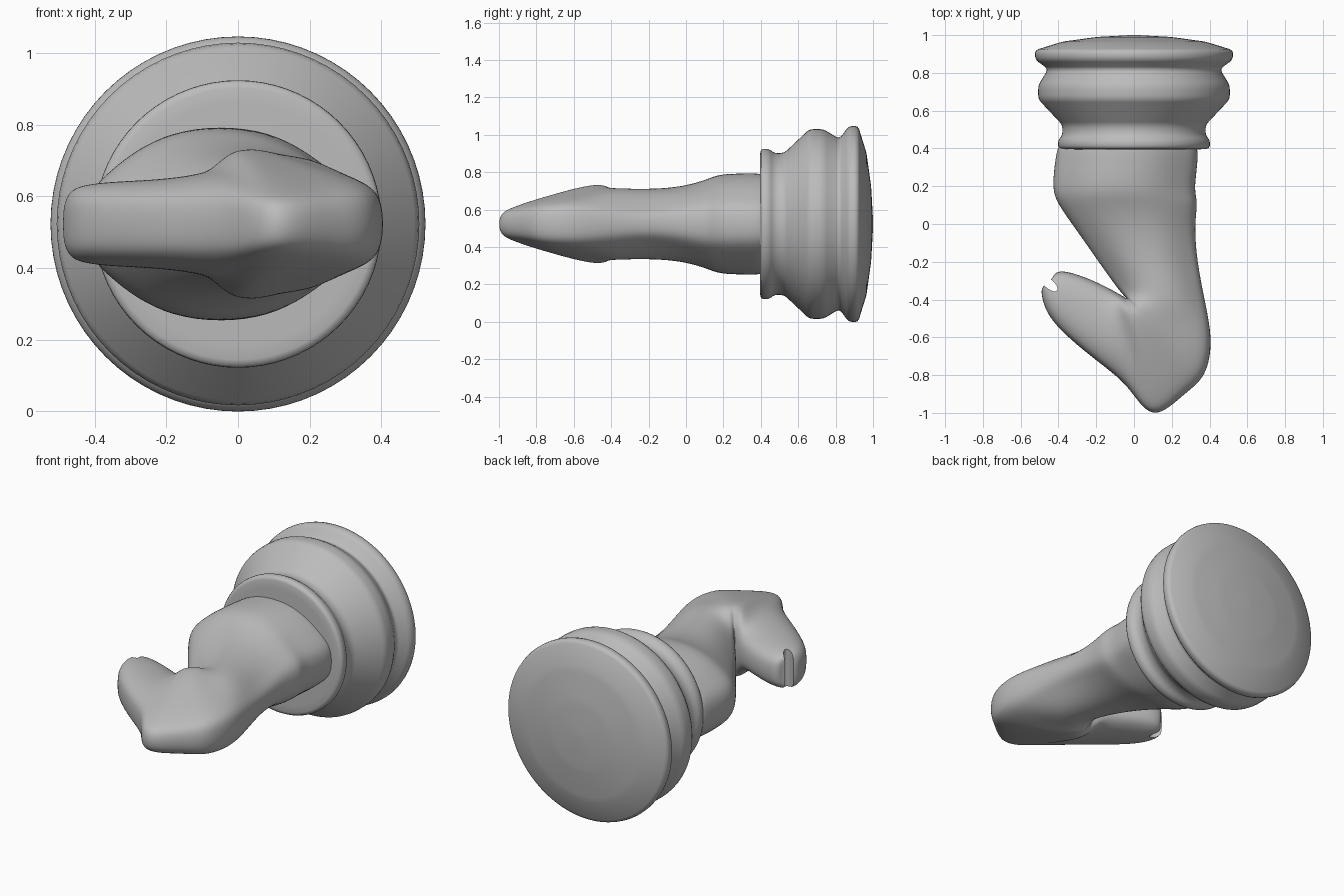
import bpy, bmesh, math
from mathutils import Matrix, Vector

default_cube = bpy.data.objects.get("Cube")
if default_cube:
    bpy.data.objects.remove(default_cube, do_unlink=True)

centre_height = 0.523

grey = bpy.data.materials.new("plain grey")
grey.use_nodes = True
grey.diffuse_color = (0.5, 0.5, 0.5, 1)
shader = grey.node_tree.nodes["Principled BSDF"]
shader.inputs["Base Color"].default_value = grey.diffuse_color


def finish(bm, name):
    """Turn a bmesh into a named grey object."""
    bmesh.ops.recalc_face_normals(bm, faces=bm.faces)
    mesh = bpy.data.meshes.new(name)
    bm.to_mesh(mesh)
    bm.free()
    part = bpy.data.objects.new(name, mesh)
    bpy.context.collection.objects.link(part)
    mesh.materials.append(grey)
    return part


def shade_smooth(part, degrees):
    bpy.ops.object.select_all(action='DESELECT')
    part.select_set(True)
    bpy.context.view_layer.objects.active = part
    bpy.ops.object.shade_smooth_by_angle(angle=math.radians(degrees))


def loft(rings, name):
    """Skin a list of closed rings and cap both ends."""
    bm = bmesh.new()
    loops = [[bm.verts.new(point) for point in ring] for ring in rings]
    for lower, upper in zip(loops, loops[1:]):
        for i in range(len(lower)):
            bm.faces.new((lower[i - 1], lower[i], upper[i], upper[i - 1]))
    bm.faces.new(loops[0])
    bm.faces.new(loops[-1])
    return finish(bm, name)


def round_corners(points, reach):
    """Replace each inner corner of a profile with a short three point curve."""
    points = [Vector(point) for point in points]
    rounded = [points[0]]
    for before, corner, after in zip(points, points[1:], points[2:]):
        to_before, to_after = before - corner, after - corner
        start = corner + to_before * min(reach / to_before.length, 0.35)
        end = corner + to_after * min(reach / to_after.length, 0.35)
        middle = (start + end) / 4 + corner / 2
        rounded += [start, middle, end]
    return rounded + [points[-1]]


# Turned base: (y, radius) profile swept around the y axis
base_profile = [(.395, .34), (.398, .4), (.44, .403), (.475, .378), (.525, .38),
                (.66, .507), (.735, .507), (.82, .455), (.87, .523), (.92, .525),
                (.965, .38), (.99, .2), (1, .02)]
segments = 72
base_rings = []
for y, radius in round_corners(base_profile, 0.02):
    spoke = Vector((radius, y, 0))
    turns = [Matrix.Rotation(math.tau * k / segments, 3, 'Y') for k in range(segments)]
    base_rings.append([turn @ spoke + Vector((0, 0, centre_height)) for turn in turns])
shade_smooth(loft(base_rings, "turned_base"), 50)


def head_section(inner, outer, edge, ridge, is_cheek):
    """Flattened section from throat side to mane side, the same above and below."""
    a, b = Vector((*inner, 0)), Vector((*outer, 0))
    if is_cheek:
        half = [(-.01, ridge * .4), (.07, ridge * .8), (.16, ridge), (.55, ridge * .74)]
    else:
        half = [(-.01, edge * .5), (.07, edge), (.3, ridge), (.68, ridge)]
    half += [(.92, edge), (1.01, edge * .55)]
    outline = half + [(t, -height) for t, height in reversed(half)]
    return [a.lerp(b, t) + Vector((0, 0, centre_height + height)) for t, height in outline]


# Horse head: stations run up the neck, fan around the throat, then go down the muzzle
neck = [((-.38, .5), (.32, .5), .14, .275),
        ((-.41, .36), (.34, .36), .14, .275),
        ((-.43, .18), (.31, .18), .145, .275),
        ((-.395, .1), (.335, .12), .14, .24),
        ((-.28, -.06), (.315, 0), .11, .2),
        ((-.17, -.22), (.33, -.2), .08, .19),
        ((-.07, -.36), (.375, -.42), .1, .195)]
cheek = [((-.04, -.39), (.415, -.62), .12, .225),
         ((-.04, -.395), (.38, -.81), .115, .225),
         ((-.045, -.395), (.27, -.89), .1, .225),
         ((-.05, -.39), (.13, -1.02), .085, .215),
         ((-.07, -.38), (.04, -.97), .085, .19)]
muzzle = [((-.12, -.35), (-.04, -.84), .1, .145),
          ((-.22, -.3), (-.2, -.72), .095, .125),
          ((-.34, -.255), (-.36, -.59), .09, .12),
          ((-.41, -.25), (-.46, -.48), .085, .11),
          ((-.43, -.28), (-.49, -.38), .07, .095),
          ((-.435, -.29), (-.49, -.33), .05, .08)]
head_rings = [head_section(*station, group is cheek)
              for group in (neck, cheek, muzzle) for station in group]
head = loft(head_rings, "horse_head")
rounding = head.modifiers.new("rounding", 'SUBSURF')
rounding.levels = rounding.render_levels = 3

# Mouth notch cut through the tip of the muzzle
bm = bmesh.new()
bmesh.ops.create_cone(bm, cap_ends=True, segments=20, radius1=.024, radius2=.024, depth=.6)
bmesh.ops.scale(bm, vec=(2.2, 1, 1), verts=bm.verts)
cutter = finish(bm, "mouth_cutter")
cutter.location = (-.448, -.318, centre_height)
cutter.rotation_euler.z = math.radians(-40)
cutter.hide_render = True
mouth = head.modifiers.new("mouth", 'BOOLEAN')
mouth.operation = 'DIFFERENCE'
mouth.object = cutter

# Apply the head modifiers, then drop the cutter
bpy.context.view_layer.update()
depsgraph = bpy.context.evaluated_depsgraph_get()
head.data = bpy.data.meshes.new_from_object(head.evaluated_get(depsgraph))
head.modifiers.clear()
bpy.data.objects.remove(cutter, do_unlink=True)
shade_smooth(head, 45)
